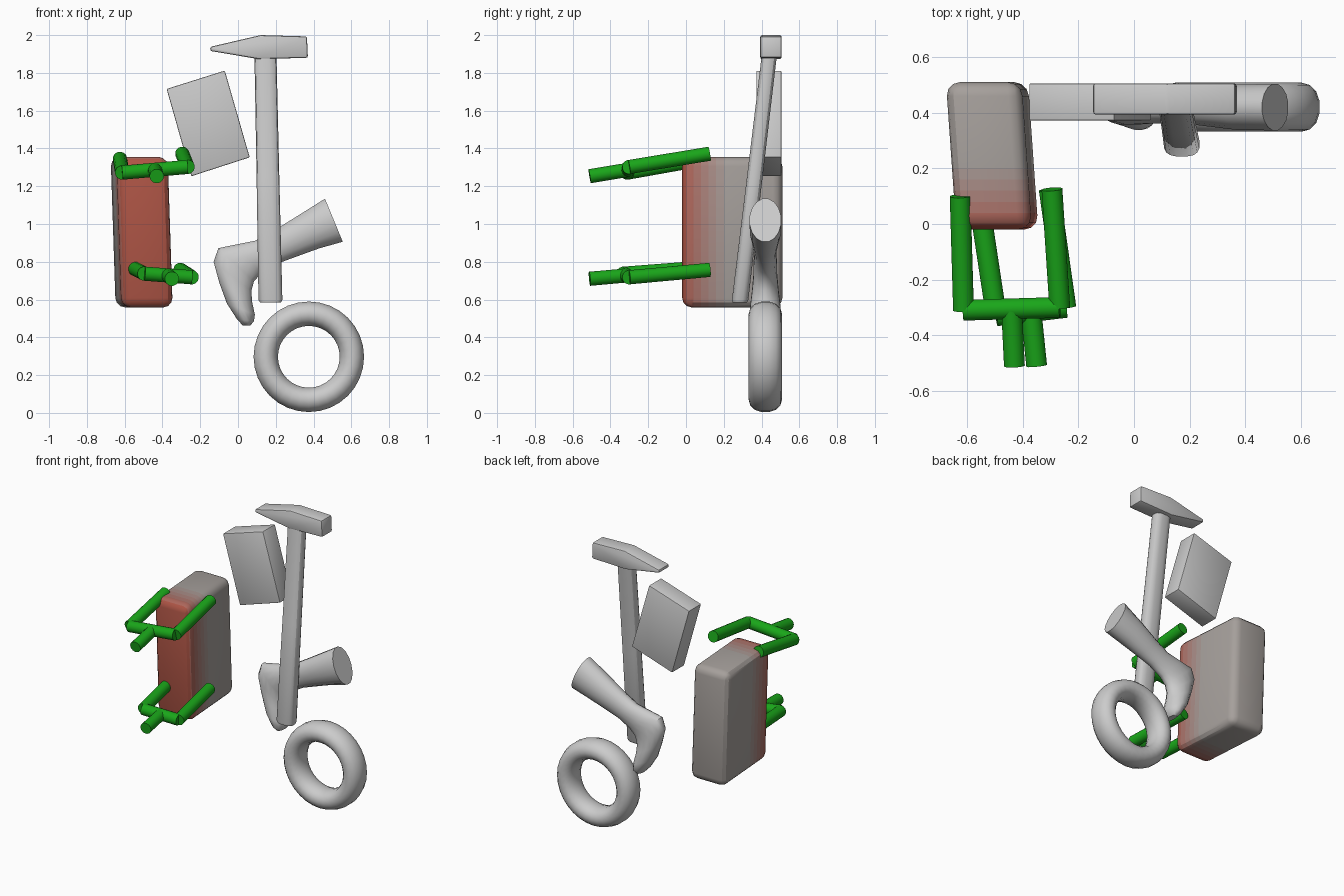
import bpy, bmesh, math
from mathutils import Vector

if "Cube" in bpy.data.objects:
    bpy.data.objects.remove(bpy.data.objects["Cube"])


def material(name, rgb):
    m = bpy.data.materials.new(name)
    m.diffuse_color = (*rgb, 1)
    m.use_nodes = True
    m.node_tree.nodes["Principled BSDF"].inputs["Base Color"].default_value = m.diffuse_color
    return m


def finish(bm, name, mats=(), angle=30):
    bmesh.ops.recalc_face_normals(bm, faces=bm.faces)
    me = bpy.data.meshes.new(name)
    bm.to_mesh(me)
    bm.free()
    ob = bpy.data.objects.new(name, me)
    bpy.context.collection.objects.link(ob)
    for m in mats:
        me.materials.append(m)
    bpy.ops.object.select_all(action='DESELECT')
    ob.select_set(True)
    bpy.context.view_layer.objects.active = ob
    bpy.ops.object.shade_smooth_by_angle(angle=math.radians(angle))
    return ob


def skin(bm, rings, closed=False):
    """Join rings of points into a tube, capped unless it is closed."""
    rows = [[bm.verts.new(p) for p in r] for r in rings]
    n = len(rows[0])
    for i in range(len(rows) - (0 if closed else 1)):
        a, b = rows[i], rows[(i + 1) % len(rows)]
        for j in range(n):
            k = (j + 1) % n
            bm.faces.new((a[j], a[k], b[k], b[j]))
    if not closed:
        bm.faces.new(rows[0])
        bm.faces.new(rows[-1])


def ring(c, u, v, n, power=1.0):
    """Ellipse (power 1) or rounded rectangle (power < 1) around c."""
    f = lambda t: math.copysign(abs(t) ** power, t)
    return [c + u * f(math.cos(2 * math.pi * (i + .5) / n))
            + v * f(math.sin(2 * math.pi * (i + .5) / n)) for i in range(n)]


def prism(name, outline, y0, y1, bevel):
    """Front outline (x, z) pushed from y0 to y1."""
    bm = bmesh.new()
    skin(bm, [[Vector((x, y, z)) for x, z in outline] for y in (y0, y1)])
    bmesh.ops.bevel(bm, geom=bm.edges[:], offset=bevel, segments=2,
                    profile=0.5, affect='EDGES')
    return finish(bm, name)


def rod(bm, a, b, r=0.038, n=16):
    a, b = Vector(a), Vector(b)
    d = (b - a).normalized()
    u = d.orthogonal().normalized()
    v = d.cross(u)
    skin(bm, [ring(p, u * r, v * r, n) for p in (a, b)])


# Ring
bm = bmesh.new()
rings = []
for i in range(32):
    t = 2 * math.pi * i / 32
    out = Vector((math.cos(t), 0, math.sin(t)))
    rings.append(ring(Vector((0.375, 0.42, 0.297)) + out * 0.228,
                      out * 0.066, Vector((0, 0.088, 0)), 14, 0.95))
skin(bm, rings, closed=True)
finish(bm, "ring", angle=40)

# Hammer handle, leaning forward at the bottom
bm = bmesh.new()
top, low = Vector((0.145, 0.443, 1.91)), Vector((0.172, 0.285, 0.585))
skin(bm, [ring(top.lerp(low, t), Vector((0.061 * s, 0, 0)),
               Vector((0, 0.042 * s, 0)), 16, 0.7)
          for t, s in ((0, .97), (.5, 1), (.99, 1.05), (1, .93))])
finish(bm, "hammer_handle")

# Hammer head with a wedge on the left
prism("hammer_head",
      [(-0.147, 1.916), (-0.147, 1.938), (0.12, 2.0), (0.365, 1.993),
       (0.37, 1.88), (0.11, 1.873)], 0.393, 0.506, 0.01)

# Tilted flat box
prism("tilted_box", [(-0.378, 1.715), (-0.07, 1.812), (0.062, 1.353), (-0.247, 1.253)],
      0.372, 0.506, 0.006)

# Foot and calf: each section has two outline points (x, z) and a half width
SECTIONS = [
    (0.46, 1.135, 0.555, 0.905, .085), (0.325, 1.05, 0.43, 0.87, .083),
    (0.18, 0.96, 0.305, 0.825, .066), (0.09, 0.912, 0.21, 0.79, .058),
    (-0.02, 0.89, 0.125, 0.74, .060), (-0.105, 0.873, 0.085, 0.695, .064),
    (-0.13, 0.80, 0.072, 0.645, .064), (-0.10, 0.69, 0.075, 0.59, .072),
    (-0.06, 0.58, 0.09, 0.52, .083), (-0.005, 0.495, 0.085, 0.485, .078),
    (0.025, 0.463, 0.065, 0.463, .05)]
bm = bmesh.new()
rings = []
for x0, z0, x1, z1, w in SECTIONS:
    p, q = Vector((x0, 0.42, z0)), Vector((x1, 0.42, z1))
    rings.append(ring((p + q) / 2, (q - p) / 2 * 1.01, Vector((0, w, 0)), 16))
skin(bm, rings)
finish(bm, "foot_and_calf", angle=45)

# Padded block, red at the front and fading to grey
grey, red = (0.38, 0.35, 0.33), (0.42, 0.09, 0.06)
BANDS = (0.0, 0.04, 0.08, 0.12, 0.16, 0.20)
mats = []
for i in range(len(BANDS) + 1):
    t = i / len(BANDS)
    mats.append(material(f"block_fade_{i}", [r + (g - r) * t for r, g in zip(red, grey)]))
bm = bmesh.new()
bmesh.ops.create_cube(bm, size=1)
mid = Vector((-0.51, 0.245, 0.957))
for v in bm.verts:
    v.co = Vector((v.co.x * 0.272, v.co.y * 0.53, v.co.z * 0.797)) + mid
bmesh.ops.bevel(bm, geom=bm.edges[:], offset=0.05, segments=3,
                profile=0.5, affect='EDGES')
for y in BANDS:
    bmesh.ops.bisect_plane(bm, geom=bm.verts[:] + bm.edges[:] + bm.faces[:],
                           plane_co=(0, y, 0), plane_no=(0, 1, 0))
for f in bm.faces:
    f.material_index = sum(f.calc_center_median().y > y for y in BANDS)
for v in bm.verts:
    d = v.co - mid
    v.co.x -= 0.07 * d.y + 0.033 * d.z
finish(bm, "padded_block", mats)

# Green forks: left corner, right corner, left tip, right tip, handle end
green = material("green", (0.01, 0.38, 0.01))
FORKS = {
    "upper_fork": ((-0.613, -0.31, 1.272), (-0.267, -0.30, 1.302),
                   (-0.625, 0.10, 1.345), (-0.295, 0.125, 1.372), (-0.43, -0.51, 1.253)),
    "lower_fork": ((-0.495, -0.33, 0.737), (-0.245, -0.30, 0.718),
                   (-0.56, 0.10, 0.77), (-0.305, 0.125, 0.757), (-0.35, -0.51, 0.71))}
for name, (left, right, left_tip, right_tip, end) in FORKS.items():
    bm = bmesh.new()
    rod(bm, left, right)
    rod(bm, left, left_tip)
    rod(bm, right, right_tip)
    rod(bm, (Vector(left) + Vector(right)) / 2, end)
    finish(bm, name, [green])
